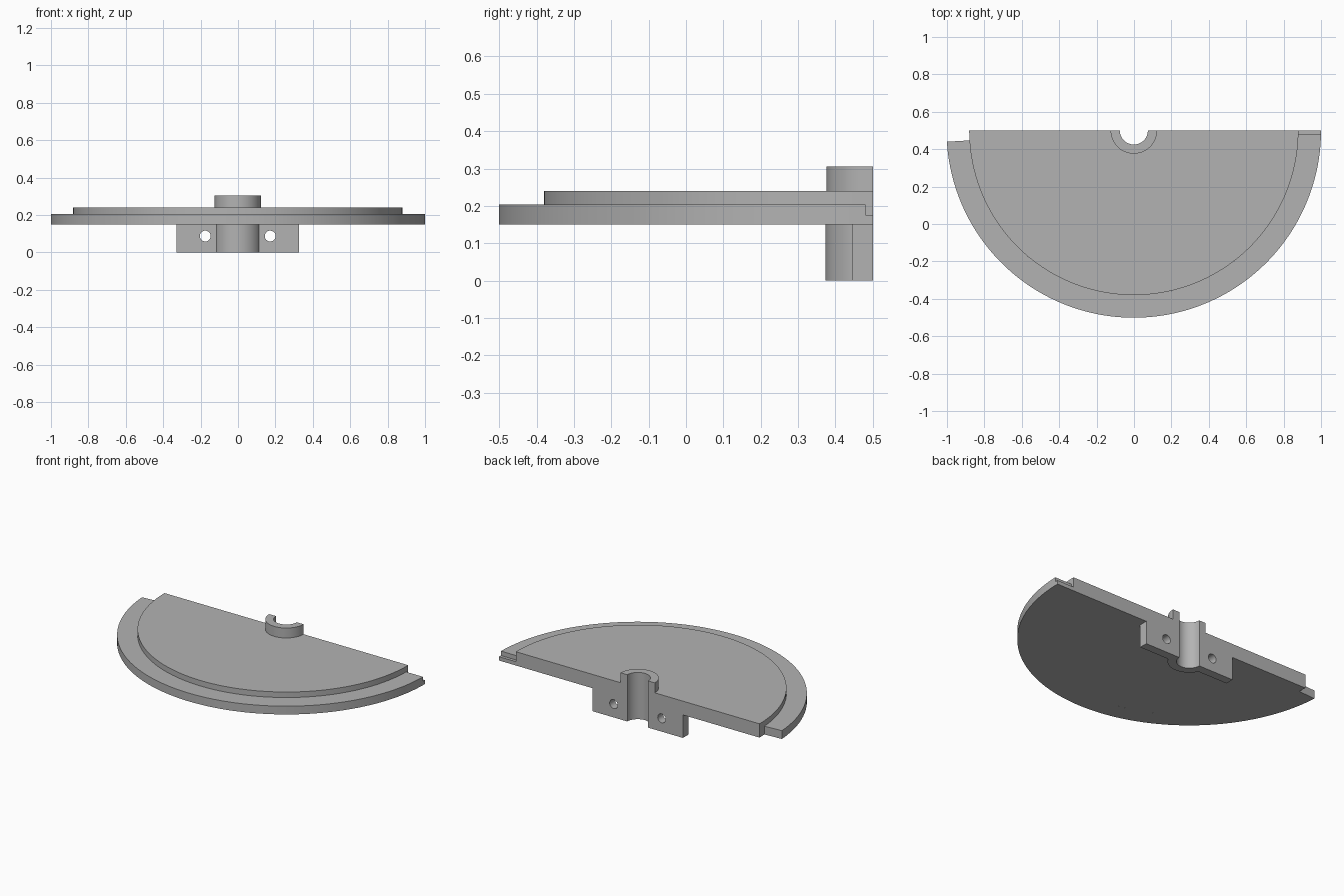
import bpy
import bmesh
import math

CX, BACK = -0.001, 0.5       # shared centre of all arcs, on the back face
RIM_R, PLATE_R, BORE_R = 1.0, 0.88, 0.075
BASE, RIM_TOP, PLATE_TOP, BOSS_TOP = 0.15, 0.204, 0.24, 0.305

if "Cube" in bpy.data.objects:
    bpy.data.objects.remove(bpy.data.objects["Cube"])

grey = bpy.data.materials.new("plain grey")
grey.use_nodes = True
colour = (0.45, 0.45, 0.45, 1)
grey.diffuse_color = colour
grey.node_tree.nodes["Principled BSDF"].inputs["Base Color"].default_value = colour


def arc(radius, start, end, steps):
    """Points on an arc in degrees, with 180 to 360 covering the front half."""
    angles = [math.radians(start + (end - start) * i / steps) for i in range(steps + 1)]
    return [(CX + radius * math.cos(a), BACK + radius * math.sin(a)) for a in angles]


def prism(name, outline, z0, z1):
    """Extrude a closed outline upward into a solid."""
    bm = bmesh.new()
    base = bm.faces.new([bm.verts.new((x, y, z0)) for x, y in outline])
    top = bmesh.ops.extrude_face_region(bm, geom=[base])["geom"]
    moved = [v for v in top if isinstance(v, bmesh.types.BMVert)]
    bmesh.ops.translate(bm, vec=(0, 0, z1 - z0), verts=moved)
    bmesh.ops.recalc_face_normals(bm, faces=bm.faces)
    mesh = bpy.data.meshes.new(name)
    bm.to_mesh(mesh)
    bm.free()
    mesh.materials.append(grey)
    obj = bpy.data.objects.new(name, mesh)
    bpy.context.collection.objects.link(obj)
    return obj


def cut(obj, cutter):
    mod = obj.modifiers.new("cut", 'BOOLEAN')
    mod.operation = 'DIFFERENCE'
    mod.solver = 'EXACT'
    mod.object = cutter
    bpy.context.view_layer.objects.active = obj
    bpy.ops.object.modifier_apply(modifier=mod.name)
    bpy.data.objects.remove(cutter)


bore = arc(BORE_R, 360, 180, 32)

# Raised half plate with the bore through it
plate = prism("half_plate", arc(PLATE_R, 180, 360, 128) + bore, BASE, PLATE_TOP)

# Lower rim, stopping short on the right, with a rabbet at the left end
short_end = 183.45
rim = prism("outer_rim", arc(RIM_R + 0.001, short_end, 360, 128)
            + arc(PLATE_R, 360, short_end, 128), BASE, RIM_TOP)
notch = prism("rabbet_cutter", [(0.8, 0.48), (1.1, 0.48), (1.1, 0.6), (0.8, 0.6)], 0.175, 0.3)
cut(rim, notch)

# Half collar above the plate
collar = prism("top_collar", arc(0.124, 180, 360, 48) + bore, PLATE_TOP, BOSS_TOP)

# Clamp bracket below: two flanges joined by a half barrel
flange_y, barrel_r = 0.445, 0.127
side = math.degrees(math.asin((BACK - flange_y) / barrel_r))
outline = ([(-0.328, BACK), (-0.328, flange_y)]
           + arc(barrel_r, 180 + side, 360 - side, 40)
           + [(0.326, flange_y), (0.326, BACK)] + bore)
bracket = prism("clamp_bracket", outline, 0, BASE)

# Bolt holes through the flanges
for x in (-0.175, 0.172):
    bpy.ops.mesh.primitive_cylinder_add(vertices=32, radius=0.029, depth=0.3,
                                        location=(x, 0.48, 0.087),
                                        rotation=(math.pi / 2, 0, 0))
    drill = bpy.context.object
    drill.data.materials.append(grey)
    cut(bracket, drill)

# Smooth curved walls, crisp edges
bpy.ops.object.select_all(action='DESELECT')
for part in (plate, rim, collar, bracket):
    part.select_set(True)
bpy.context.view_layer.objects.active = plate
bpy.ops.object.shade_smooth_by_angle(angle=math.radians(30))
